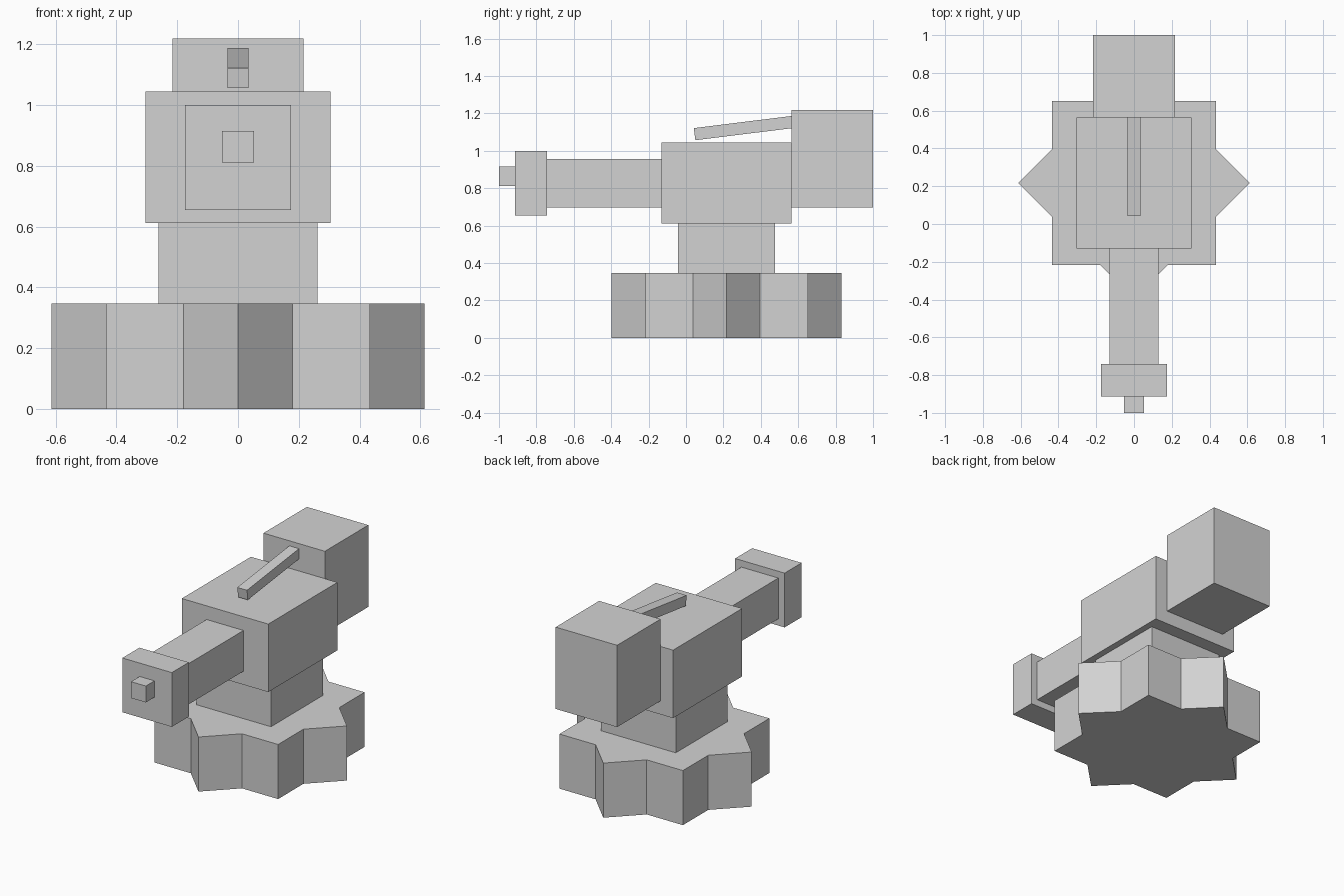
import bpy
import bmesh
from math import cos, sin, pi, sqrt, atan2
from mathutils import Vector, Matrix

cube = bpy.data.objects.get("Cube")
if cube:
    bpy.data.objects.remove(cube, do_unlink=True)

GREY = (0.65, 0.65, 0.65, 1.0)
grey = bpy.data.materials.new("plain grey")
grey.use_nodes = True
grey.diffuse_color = GREY
grey.node_tree.nodes["Principled BSDF"].inputs["Base Color"].default_value = GREY


def finish(name, bm):
    bmesh.ops.recalc_face_normals(bm, faces=bm.faces)
    mesh = bpy.data.meshes.new(name)
    bm.to_mesh(mesh)
    bm.free()
    mesh.materials.append(grey)
    obj = bpy.data.objects.new(name, mesh)
    bpy.context.collection.objects.link(obj)
    return obj


def box(name, half_width, y, z):
    """Box centred on x, spanning the given y and z ranges."""
    bm = bmesh.new()
    size = (2 * half_width, y[1] - y[0], z[1] - z[0])
    centre = Vector((0, sum(y) / 2, sum(z) / 2))
    bmesh.ops.create_cube(bm, size=1, matrix=Matrix.Translation(centre) @ Matrix.Diagonal((*size, 1)))
    return finish(name, bm)


def star_base(name, centre_y, tip, height):
    """Eight-pointed prism: the outline of two squares turned 45 degrees."""
    notch = tip * sqrt(0.5) / cos(pi / 8)
    bm = bmesh.new()
    ring = []
    for i in range(16):
        r = notch if i % 2 else tip
        a = i * pi / 8
        ring.append(bm.verts.new((r * cos(a), centre_y + r * sin(a), 0)))
    floor = bm.faces.new(ring)
    top = bmesh.ops.extrude_face_region(bm, geom=[floor], use_keep_orig=True)["geom"]
    bmesh.ops.translate(bm, vec=(0, 0, height),
                        verts=[v for v in top if isinstance(v, bmesh.types.BMVert)])
    return finish(name, bm)


# Stand
star_base("star_base", 0.217, 0.614, 0.347)
box("neck", 0.262, (-0.043, 0.477), (0.347, 0.612))

# Main housing and rear block
box("body", 0.304, (-0.13, 0.564), (0.612, 1.044))
box("rear_block", 0.216, (0.564, 1.0), (0.698, 1.218))

# Barrel, muzzle and tip
box("barrel", 0.13, (-0.742, -0.13), (0.698, 0.957))
box("muzzle", 0.174, (-0.913, -0.742), (0.655, 1.0))
box("tip", 0.052, (-1.0, -0.913), (0.811, 0.915))

# Sloping lever, its rear end sunk into the rear block
lever = box("lever", 0.034, (0, 0.56), (-0.065, 0))
lever.location = (0, 0.042, 1.121)
lever.rotation_euler.x = atan2(0.065, 0.522)
